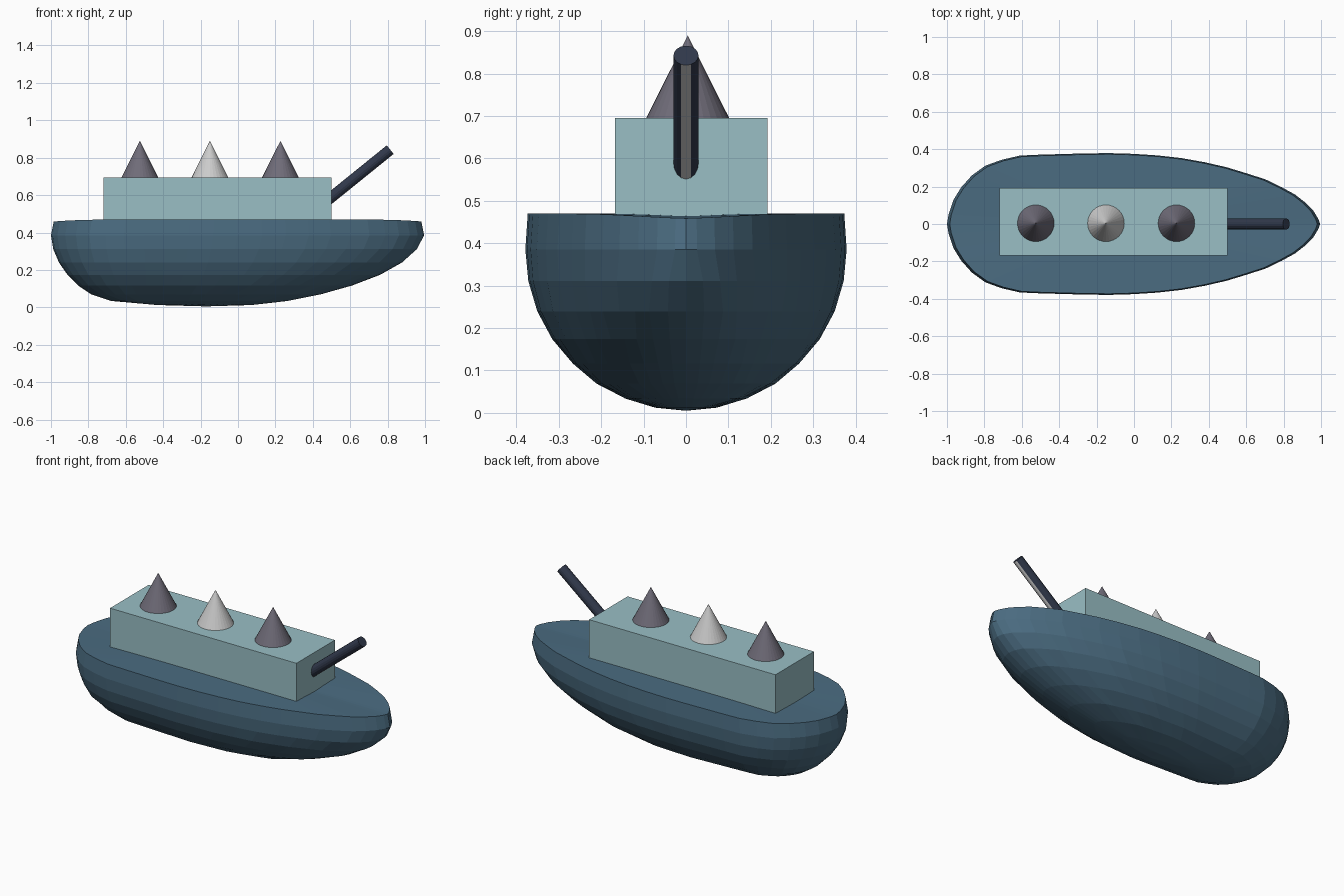
import bpy, bmesh, math
from mathutils import Vector

if "Cube" in bpy.data.objects:
    bpy.data.objects.remove(bpy.data.objects["Cube"])

def material(name, rgb):
    m = bpy.data.materials.new(name)
    m.diffuse_color = (*rgb, 1)
    m.use_nodes = True
    m.node_tree.nodes["Principled BSDF"].inputs["Base Color"].default_value = m.diffuse_color
    return m

NAVY = material("hull_blue", (0.07, 0.15, 0.22))
TEAL = material("cabin_teal", (0.32, 0.52, 0.56))
DARK = material("funnel_dark", (0.16, 0.15, 0.19))
GUN = material("gun_dark", (0.03, 0.04, 0.07))
GREY = material("plain_grey", (0.6, 0.6, 0.6))

def finish(bm, name, *mats):
    bmesh.ops.recalc_face_normals(bm, faces=bm.faces)
    me = bpy.data.meshes.new(name)
    bm.to_mesh(me)
    bm.free()
    ob = bpy.data.objects.new(name, me)
    bpy.context.collection.objects.link(ob)
    for m in mats:
        me.materials.append(m)
    return ob

# Hull half-breadth profile (x, r); sections are round below the waterline
STERN = [(-1, 0), (-.985, .09), (-.945, .17), (-.88, .25), (-.8, .31), (-.7, .346), (-.6, .368), (-.17, .38)]
BOW = [(-.17, .38), (.07, .373), (.31, .346), (.51, .3), (.7, .24), (.845, .17), (.935, .1), (.98, .045), (.995, 0)]
AXIS, R = 0.385, 0.38

def lerp(pts, v, i, o):
    for a, b in zip(pts, pts[1:]):
        if min(a[i], b[i]) <= v <= max(a[i], b[i]):
            return a[o] + (b[o] - a[o]) * (v - a[i]) / (b[i] - a[i])
    return pts[-1][o]

def level(depth, n=24, s=1.0):
    """Closed waterline outline at a depth below the axis."""
    x0, x1 = lerp(STERN, depth, 1, 0), lerp(BOW, depth, 1, 0)
    half = []
    for k in range(n + 1):
        x = (x0 + x1) / 2 - (x1 - x0) / 2 * math.cos(math.pi * k / n)
        r = lerp(STERN if x < -.17 else BOW, x, 0, 1)
        y = 0 if k in (0, n) else math.sqrt(max(r * r - depth * depth, 0))
        half.append((x * s, y * s))
    return half + [(x, -y) for x, y in half[-2:0:-1]]

bm = bmesh.new()
deck = [bm.verts.new((x, y, .47 - .013 * abs(x) ** 8)) for x, y in level(0, s=.985)]
rings = [deck]
for k in range(8):
    d = R * math.sin(math.radians(11.25 * k))
    rings.append([bm.verts.new((x, y, AXIS - d)) for x, y in level(d)])
n = len(deck)
for a, b in zip(rings, rings[1:]):
    for i in range(n):
        j = (i + 1) % n
        bm.faces.new((a[i], a[j], b[j], b[i]))
keel = bm.verts.new((-.17, 0, AXIS - R))
top = bm.verts.new((-.1, 0, .47))
for i in range(n):
    j = (i + 1) % n
    bm.faces.new((rings[-1][i], rings[-1][j], keel))
    bm.faces.new((deck[i], deck[j], top))
finish(bm, "hull", NAVY)

# Cabin block
bm = bmesh.new()
bmesh.ops.create_cube(bm, size=1)
bmesh.ops.scale(bm, vec=(1.22, .36, .235), verts=bm.verts)
bmesh.ops.translate(bm, vec=(-.11, .012, .5775), verts=bm.verts)
finish(bm, "cabin", TEAL)

# Cone funnels
for i, (x, mat) in enumerate(((-.525, DARK), (-.15, GREY), (.227, DARK))):
    bm = bmesh.new()
    bmesh.ops.create_cone(bm, cap_ends=True, segments=32, radius1=.098, radius2=0, depth=.195)
    bmesh.ops.translate(bm, vec=(x, .004, .7925), verts=bm.verts)
    finish(bm, f"funnel_{i + 1}", mat)

# Raised gun barrel with a pale strip along its underside
base, tip = Vector((.45, 0, .549)), Vector((.814, 0, .843))
bm = bmesh.new()
bmesh.ops.create_cone(bm, cap_ends=True, segments=16, radius1=.0295, radius2=.0295, depth=(tip - base).length)
for f in bm.faces:
    f.normal_update()
    if f.normal.x > .9:
        f.material_index = 1
ob = finish(bm, "gun_barrel", GUN, GREY)
ob.location = (base + tip) / 2
ob.rotation_euler = (0, math.atan2(tip.x - base.x, tip.z - base.z), 0)
